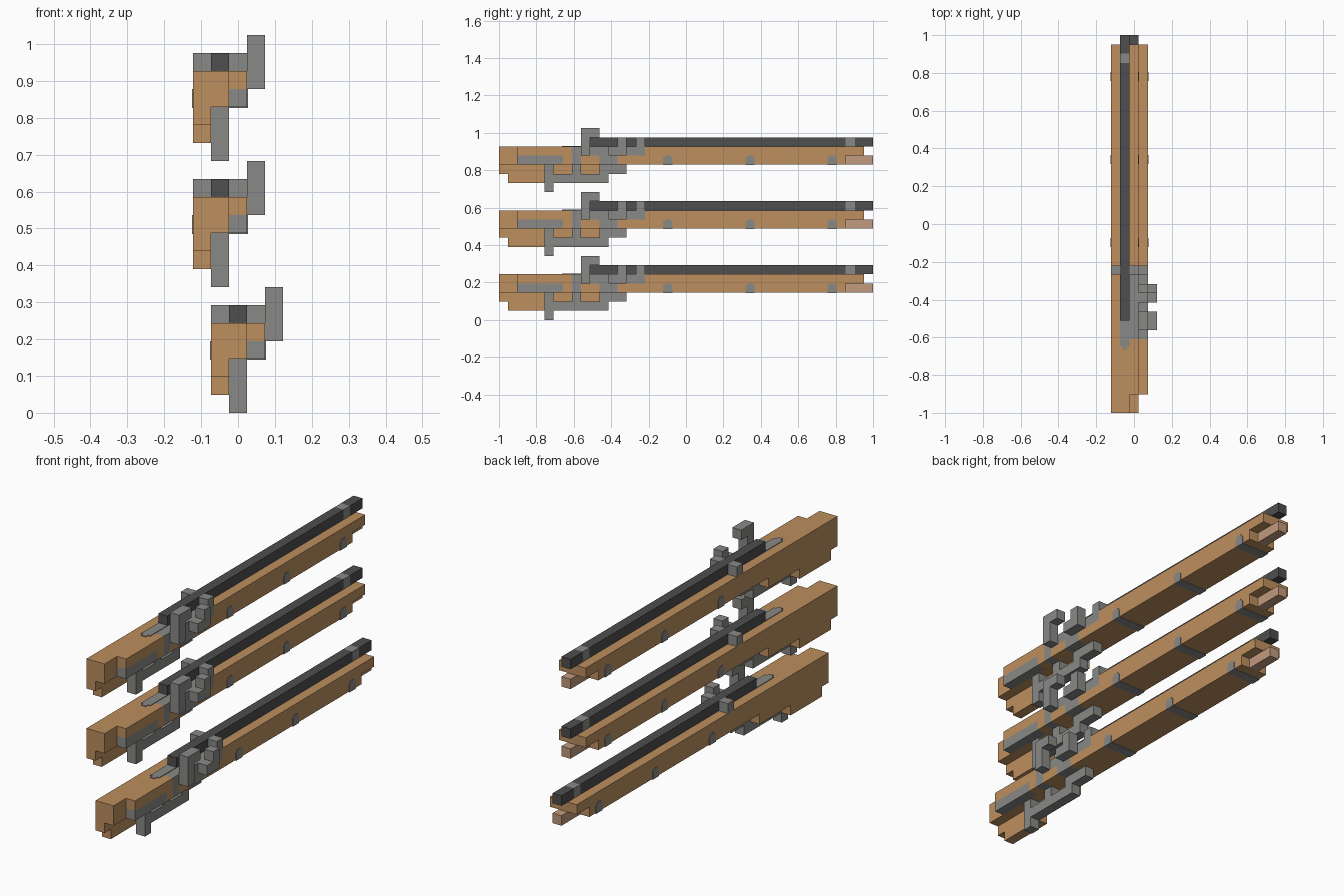
import bpy, bmesh

if "Cube" in bpy.data.objects:
    bpy.data.objects.remove(bpy.data.objects["Cube"])

U = 2 / 41      # one block
E = 0.06        # thickness of flush plates, in blocks


def material(name, r, g, b):
    m = bpy.data.materials.new(name)
    m.use_nodes = True
    m.diffuse_color = (r, g, b, 1)
    bsdf = m.node_tree.nodes["Principled BSDF"]
    bsdf.inputs["Base Color"].default_value = (r, g, b, 1)
    bsdf.inputs["Roughness"].default_value = 0.8
    return m


WOOD = material("walnut wood", 0.51, 0.275, 0.112)
STEEL = material("grey steel", 0.25, 0.25, 0.245)
IRON = material("dark iron", 0.077, 0.077, 0.077)
PALE = material("pale wood", 0.54, 0.325, 0.205)


def rect(y0, y1, z0, z1):
    return [(y0, z0), (y1, z0), (y1, z1), (y0, z1)]


def build(name, mat, prisms, origin):
    """Each prism is (x0, x1, side profile of (y, z) points), in blocks."""
    bm = bmesh.new()
    for x0, x1, profile in prisms:
        verts = [bm.verts.new((x0 * U, y * U, z * U)) for y, z in profile]
        face = bm.faces.new(verts)
        out = bmesh.ops.extrude_face_region(bm, geom=[face])
        moved = [v for v in out["geom"] if isinstance(v, bmesh.types.BMVert)]
        bmesh.ops.translate(bm, vec=((x1 - x0) * U, 0, 0), verts=moved)
    bmesh.ops.recalc_face_normals(bm, faces=bm.faces)
    mesh = bpy.data.meshes.new(name)
    bm.to_mesh(mesh)
    bm.free()
    mesh.materials.append(mat)
    obj = bpy.data.objects.new(name, mesh)
    obj.location = origin
    bpy.context.collection.objects.link(obj)


def long_gun(tag, origin):
    def part(name, mat, *prisms):
        build(f"{tag}_{name}", mat, prisms, origin)

    # Stock: three columns, the outer one broken by the lock
    tip = [(38, 3), (38, 4), (40, 4), (40, 5)]
    part("stock", WOOD,
         (0, 1, [(0, 2), (1, 2), (1, 1), (6, 1), (6, 2), (11, 2), (11, 3)] + tip + [(0, 5)]),
         (1, 2, [(0, 3)] + tip + [(0, 5)]),
         (2, 3, [(2, 4), (7, 4), (7, 3), (8, 3), (8, 5), (2, 5)]),
         (2, 3, rect(9, 11, 3, 4)),
         (2, 3, [(13, 3)] + tip + [(16, 5), (16, 4), (13, 4)]))
    part("butt_plate", STEEL, (2, 3, rect(2, 7, 3, 4)))

    # Barrel, front sight ring and ramrod
    part("barrel", IRON, (1, 2, rect(10, 38, 5, 6)), (1, 2, rect(39, 41, 5, 6)))
    part("muzzle_ring", STEEL, (1, 2, rect(38, 39, 5, 6)))
    part("ramrod", PALE, (1, 2, rect(38, 41, 3, 4)))
    part("breech_lugs", STEEL, (0, 1, rect(15, 16, 5, 6)), (2, 3, rect(15, 16, 5, 6)))

    # Bands wrapped under the fore-end, with clipped top corners
    for n, y in enumerate((18, 27, 36)):
        part(f"stock_band_{n + 1}", STEEL,
             (-E, 3 + E, [(y, 3 - E), (y + 1, 3 - E), (y + 1, 3.7),
                          (y + .75, 4), (y + .25, 4), (y, 3.7)]))

    # Tang plate set into the top of the wrist
    part("tang", STEEL, (1.25, 1.75, rect(6.9, 7.25, 4.9, 5 + E)),
         (1, 2, rect(7.25, 10, 4.9, 5 + E)))

    # Lock plate, hooked hammer and pan
    part("lock_plate", STEEL,
         (2, 3, [(8, 3), (9, 3), (9, 4), (11, 4), (11, 3), (13, 3), (13, 4),
                 (16, 4), (16, 5), (8, 5)]))
    part("hammer", STEEL,
         (3, 4, [(9, 4), (10, 4), (10, 6), (11, 6), (11, 7), (9, 7)]))
    part("pan", STEEL,
         (3, 4, [(12, 4), (14, 4), (14, 6), (13, 6), (13, 5), (12, 5)]))

    # Trigger and stepped guard
    part("trigger", STEEL, (1, 2, rect(8, 9, 2, 3)))
    part("trigger_guard", STEEL,
         (1, 2, [(5, 0), (6, 0), (6, 1), (12, 1), (12, 2), (14, 2), (14, 3),
                 (11, 3), (11, 2), (6, 2), (6, 3), (5, 3)]))


# Three copies stacked on a rack, the lowest one block further out
for tag, x, z in (("lower", -1.5, 0), ("middle", -2.5, 7), ("upper", -2.5, 14)):
    long_gun(tag, (x * U, -1, z * U))
